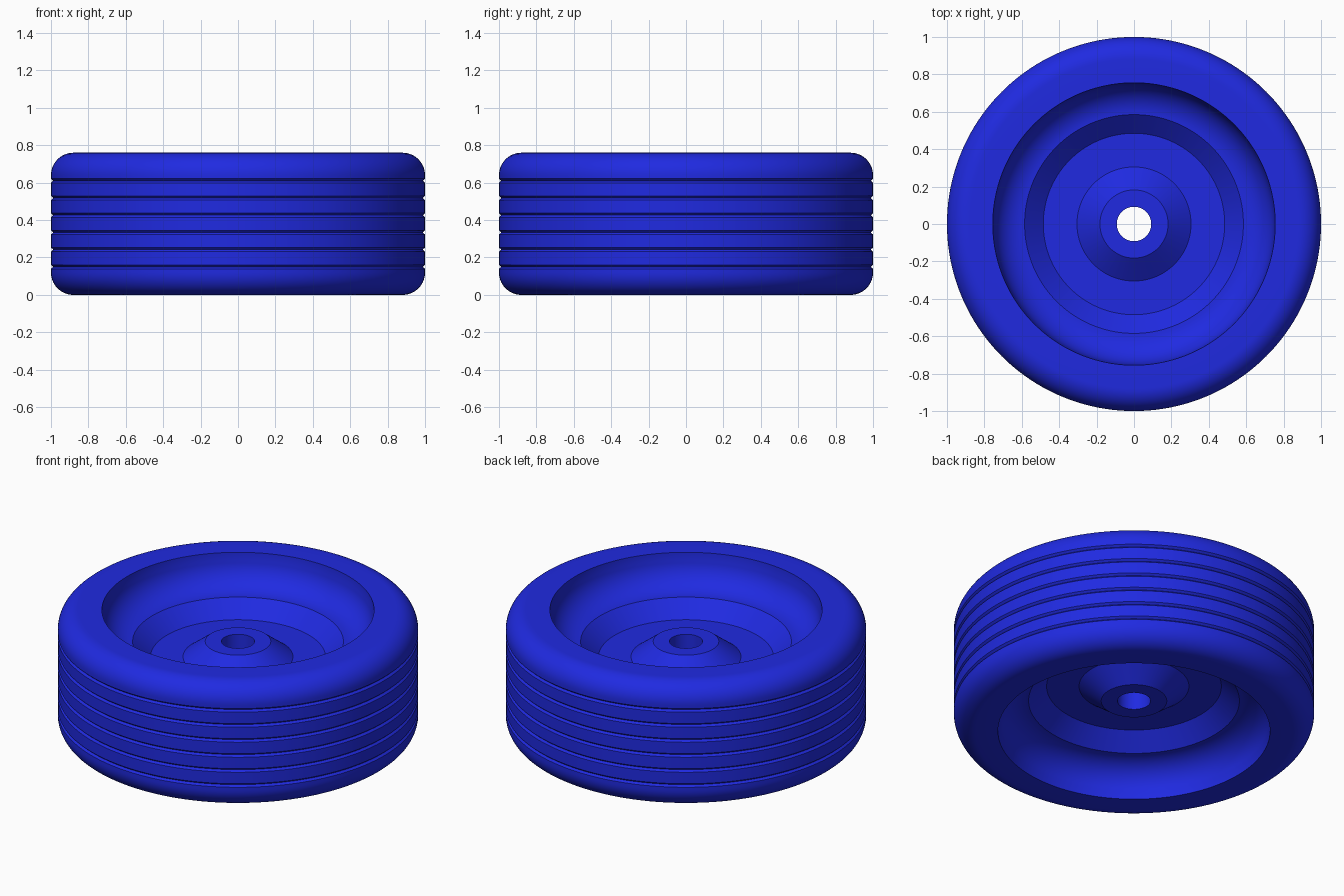
import bpy, bmesh
from math import sin, cos, pi, radians

if "Cube" in bpy.data.objects:
    bpy.data.objects.remove(bpy.data.objects["Cube"])

SEGMENTS = 160
MID = 0.38  # mid-height of the wheel; both faces mirror about it


def arc(cr, cz, rad, a0, a1, n):
    """Points (radius, z) along an arc given in degrees."""
    out = []
    for i in range(n + 1):
        a = radians(a0 + (a1 - a0) * i / n)
        out.append((cr + rad * cos(a), cz + rad * sin(a)))
    return out


# Upper half of the section, from axle hole outwards, z measured from mid-height
half = [(0.092, 0.187), (0.182, 0.187), (0.305, 0.093), (0.485, 0.093)]  # hub and web
half += arc(0.585, 0.35, 0.165, -90, 0, 16)                              # dished rim
half[-1] = (0.753, 0.35)
half += [(0.755, 0.38)]
half += arc(0.88, 0.26, 0.12, 90, 0, 14)                                 # tyre shoulder
for z in (0.230, 0.138, 0.046):                                          # tread grooves
    half += [(1.0, z + 0.011), (0.988, z), (1.0, z - 0.011)]

profile = half + [(r, -z) for r, z in reversed(half)]

# Revolve the closed section around z
bm = bmesh.new()
rings = []
for i in range(SEGMENTS):
    a = 2 * pi * i / SEGMENTS
    rings.append([bm.verts.new((r * cos(a), r * sin(a), MID + z)) for r, z in profile])
n = len(profile)
for i in range(SEGMENTS):
    p, q = rings[i], rings[(i + 1) % SEGMENTS]
    for j in range(n):
        k = (j + 1) % n
        bm.faces.new((p[j], q[j], q[k], p[k]))
bmesh.ops.recalc_face_normals(bm, faces=bm.faces)

mesh = bpy.data.meshes.new("wheel")
bm.to_mesh(mesh)
bm.free()
wheel = bpy.data.objects.new("wheel", mesh)
bpy.context.collection.objects.link(wheel)

# Blue plastic
blue = bpy.data.materials.new("blue_plastic")
blue.diffuse_color = (0.014, 0.023, 0.75, 1)
blue.use_nodes = True
blue.node_tree.nodes["Principled BSDF"].inputs["Base Color"].default_value = blue.diffuse_color
mesh.materials.append(blue)

bpy.context.view_layer.objects.active = wheel
wheel.select_set(True)
bpy.ops.object.shade_smooth_by_angle(angle=radians(30))
